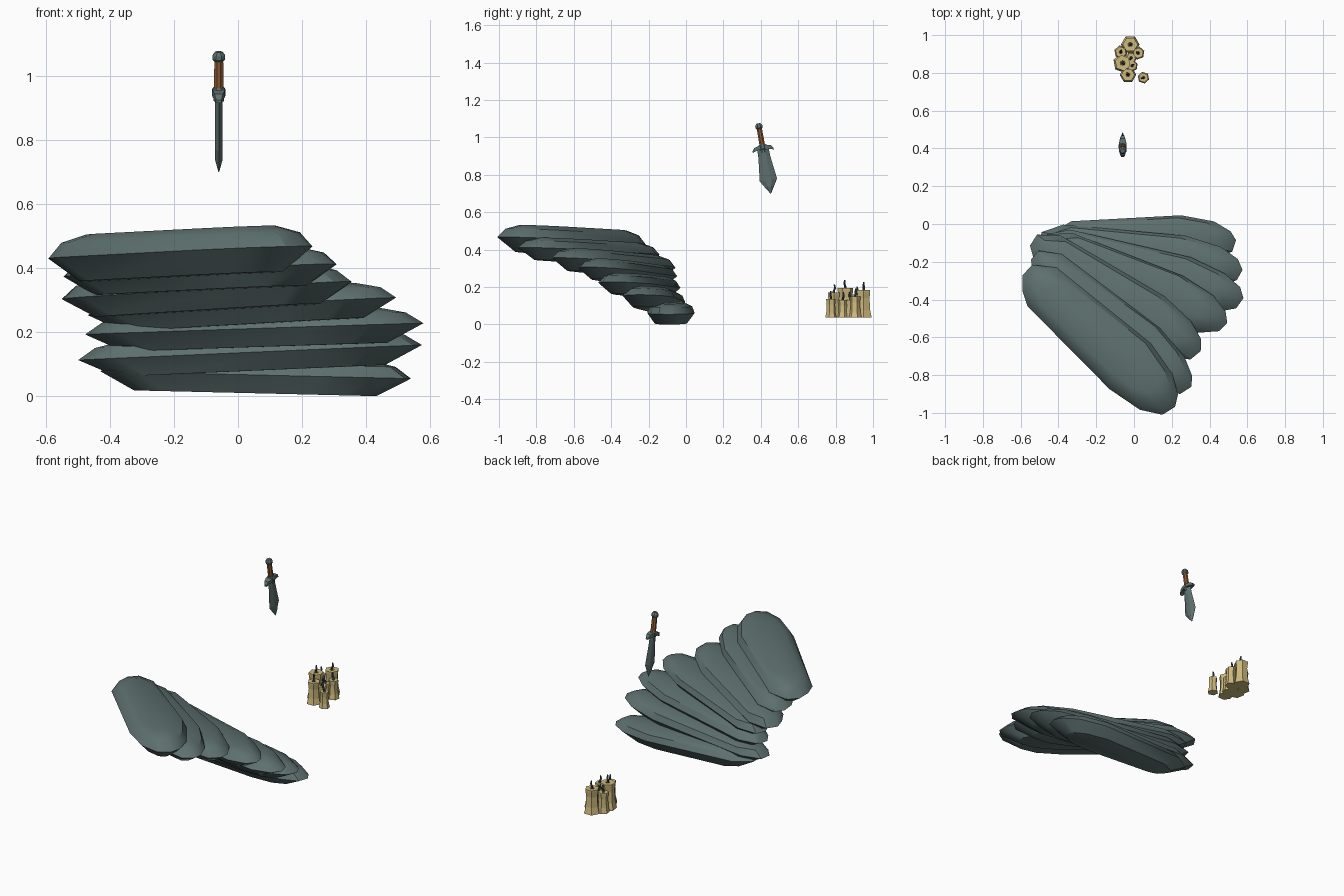
import bpy, bmesh, math, random
from mathutils import Vector, Matrix

if "Cube" in bpy.data.objects:
    bpy.data.objects.remove(bpy.data.objects["Cube"])

random.seed(4)


def material(name, rgb):
    m = bpy.data.materials.new(name)
    m.diffuse_color = (*rgb, 1)
    m.use_nodes = True
    m.node_tree.nodes["Principled BSDF"].inputs["Base Color"].default_value = m.diffuse_color
    return m


STONE = material("slate_stone", (0.11, 0.162, 0.158))
STEEL = material("dull_steel", (0.11, 0.162, 0.158))
LEATHER = material("brown_leather", (0.27, 0.105, 0.035))
WAX = material("candle_wax", (0.62, 0.49, 0.21))
WICK = material("dark_wick", (0.06, 0.08, 0.08))


def finish(bm, name, mat, matrix=None, smooth=None):
    bmesh.ops.recalc_face_normals(bm, faces=bm.faces)
    me = bpy.data.meshes.new(name)
    bm.to_mesh(me)
    bm.free()
    me.materials.append(mat)
    ob = bpy.data.objects.new(name, me)
    bpy.context.collection.objects.link(ob)
    if matrix:
        ob.matrix_world = matrix
    if smooth:
        bpy.ops.object.select_all(action='DESELECT')
        ob.select_set(True)
        bpy.context.view_layer.objects.active = ob
        bpy.ops.object.shade_smooth_by_angle(angle=math.radians(smooth))
    return ob


def loft(rings, name, mat, matrix=None):
    """Skin equal-length rings of points and cap both ends."""
    bm = bmesh.new()
    vs = [[bm.verts.new(p) for p in r] for r in rings]
    n = len(vs[0])
    for a, b in zip(vs, vs[1:]):
        for i in range(n):
            j = (i + 1) % n
            bm.faces.new((a[i], a[j], b[j], b[i]))
    bm.faces.new(vs[0])
    bm.faces.new(vs[-1])
    return finish(bm, name, mat, matrix)


def circle(r, z, n, cx=0, cy=0, turn=0):
    return [(cx + r * math.cos(turn + 2 * math.pi * i / n),
             cy + r * math.sin(turn + 2 * math.pi * i / n), z) for i in range(n)]


# Fan of overlapping stone slabs: left tip, right tip, width, thickness
OUTLINE = [(-.5, -.09), (-.5, .14), (-.4, .36), (.2, .48), (.38, .36), (.47, .17),
           (.5, -.02), (.48, -.24), (.38, -.43), (.2, -.5), (-.38, -.4), (-.45, -.28)]
SLABS = [((-.43, -.08, .075), (.54, -.08, .052), .26, .11),
         ((-.495, -.08, .11), (.575, -.24, .157), .27, .11),
         ((-.47, -.09, .19), (.58, -.39, .225), .27, .11),
         ((-.46, -.09, .25), (.495, -.52, .305), .27, .11),
         ((-.535, -.09, .30), (.355, -.67, .355), .28, .12),
         ((-.53, -.17, .37), (.305, -.86, .41), .28, .12),
         ((-.57, -.25, .425), (.22, -.965, .465), .325, .145)]


def slab(index, left, right, width, thick):
    left, right = Vector(left), Vector(right)
    axis = right - left
    u = axis.normalized()
    v = Vector((0, 0, 1)).cross(u).normalized()
    w = u.cross(v)
    mid = (left + right) / 2
    bm = bmesh.new()
    # crown, shoulder, belt and underside, each inset differently
    for inset_u, inset_v, h in ((.74, .58, .5), (.9, .88, .34), (1, 1, .02), (.78, .66, -.5)):
        for a, b in OUTLINE:
            j = random.uniform(-.015, .015)
            bm.verts.new(mid + axis.length * a * inset_u * u
                         + width * (b * inset_v + j) * v + thick * h * w)
    hull = bmesh.ops.convex_hull(bm, input=bm.verts)
    junk = [g for g in hull["geom_interior"] + hull["geom_unused"]
            if isinstance(g, bmesh.types.BMVert)]
    bmesh.ops.delete(bm, geom=list(set(junk)), context='VERTS')
    bmesh.ops.dissolve_limit(bm, angle_limit=math.radians(3), verts=bm.verts, edges=bm.edges)
    finish(bm, f"stone_slab_{index}", STONE, smooth=32)


for k, s in enumerate(SLABS):
    slab(k + 1, *s)

# Dagger, modelled upright around its guard and then tilted
DAGGER = Matrix.Translation((-.06, .41, .945)) @ Matrix.Rotation(math.radians(10), 4, 'X')


def blade_ring(half, t, z):
    return [(0, -half, z), (t, -half * .35, z), (t, half * .35, z),
            (0, half, z), (-t, half * .35, z), (-t, -half * .35, z)]


loft([blade_ring(.031, .012, -.01), blade_ring(.032, .012, -.05),
      blade_ring(.047, .012, -.175), blade_ring(.025, .011, -.212),
      blade_ring(.001, .001, -.25)], "dagger_blade", STEEL, DAGGER)
loft([circle(r, z, 8, turn=math.pi / 8) for r, z in ((.016, .01), (.0155, .06), (.015, .105))],
     "dagger_grip", LEATHER, DAGGER)
loft([circle(r, z, 8, turn=math.pi / 8) for r, z in
      ((.014, .10), (.021, .108), (.021, .12), (.012, .132))],
     "dagger_pommel", STEEL, DAGGER)
# collar, and cross guard with drooping ends
loft([circle(r, z, 8, turn=math.pi / 8) for r, z in
      ((.017, -.024), (.018, -.012), (.023, -.006), (.023, .01), (.018, .018))],
     "dagger_collar", STEEL, DAGGER)
loft([[(-w, y, z - h), (w, y, z - h), (w, y, z + h), (-w, y, z + h)] for y, w, z, h in
      ((-.057, .008, -.016, .005), (-.045, .013, -.004, .010), (-.02, .019, .002, .011),
       (.02, .019, .002, .011), (.045, .013, -.004, .010), (.057, .008, -.016, .005))],
     "dagger_guard", STEEL, DAGGER)

# Candle cluster: x, y, radius, top height
BASE = .037
CANDLES = [(-.02, .95, .044, .185), (-.07, .91, .032, .16), (.022, .905, .031, .15),
           (-.015, .88, .028, .13), (-.06, .852, .046, .195), (-.01, .838, .028, .13),
           (-.032, .79, .039, .17), (.05, .775, .028, .135)]
for k, (x, y, r, top) in enumerate(CANDLES):
    h, turn = top - BASE, k * .7
    # flared foot, waisted body and a flat rim with a small pit
    profile = [(1.12, 0), (.9, .28), (.82, .7), (.92, .93), (.92, 1), (.3, .995), (.2, .94)]
    loft([circle(r * a, BASE + h * b, 6, x, y, turn=turn) for a, b in profile],
         f"candle_{k + 1}", WAX)
    # bent wick
    dx, dy = .008 * math.cos(turn * 2), .008 * math.sin(turn * 2)
    loft([circle(q, top + z, 5, x + dx * s, y + dy * s) for q, z, s in
          ((.009, -.008, 0), (.006, .008, 0), (.006, .024, 1), (.004, .043, .5))],
         f"wick_{k + 1}", WICK)
